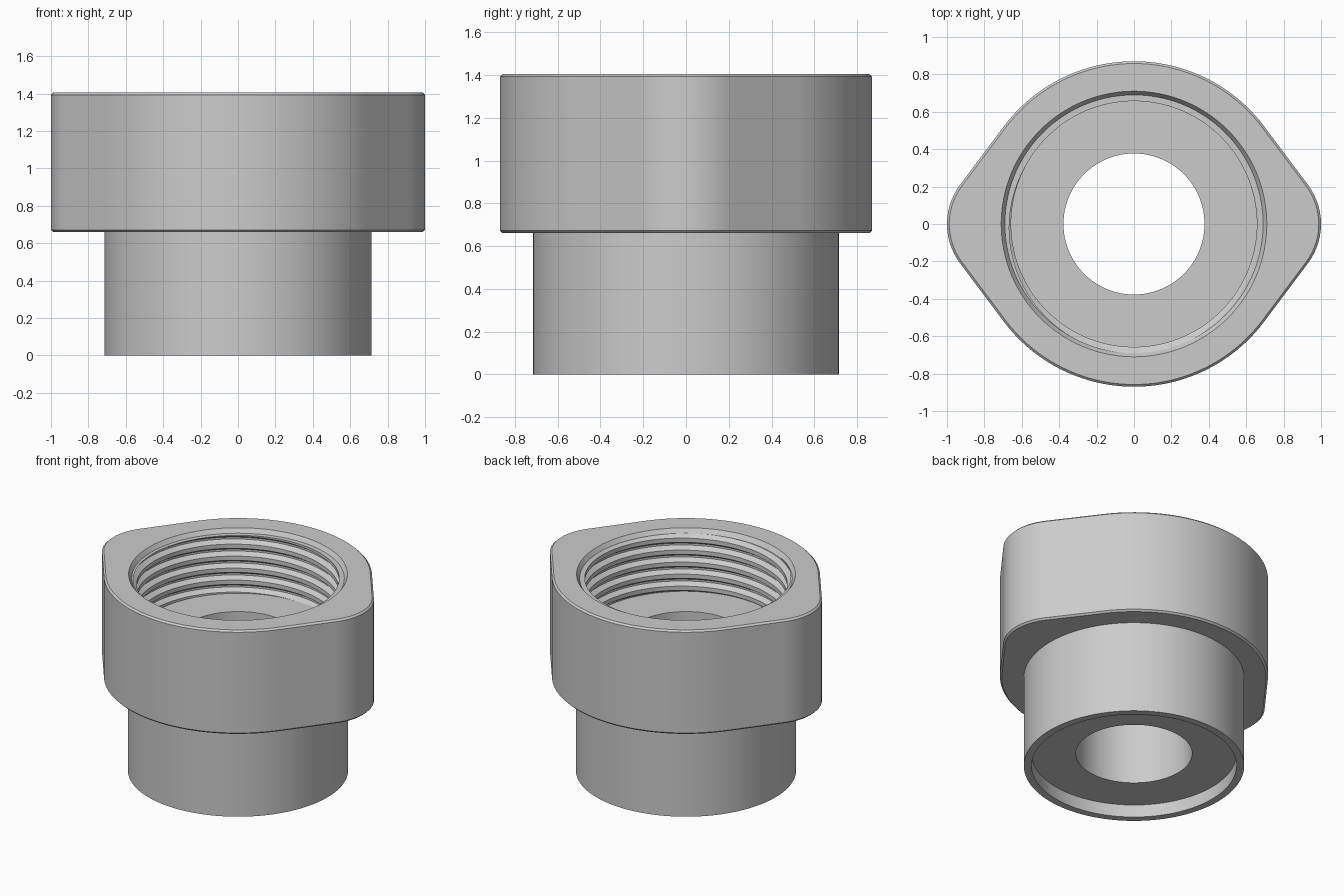
import bpy, bmesh
from math import pi, cos, sin, acos, atan2, sqrt

if "Cube" in bpy.data.objects:
    bpy.data.objects.remove(bpy.data.objects["Cube"])

N = 192                        # segments around
TOP, STEP, FLOOR = 1.405, 0.66, 0.96
PITCH = 0.086
BIG, TIP, OFFSET = 0.87, 0.35, 0.65   # head outline: big circle and two tip circles
ANGLES = [2 * pi * i / N for i in range(N + 1)]


def head_radius(a, inset):
    """Polar radius of the two-lobed head outline."""
    big, tip = BIG - inset, TIP - inset
    a = atan2(abs(sin(a)), abs(cos(a)))
    t = acos((big - tip) / OFFSET)
    if a >= t:
        return big
    if a >= atan2(tip * sin(t), OFFSET + tip * cos(t)):
        return big / cos(a - t)
    return OFFSET * cos(a) + sqrt(tip ** 2 - (OFFSET * sin(a)) ** 2)


def thread_radius(phase):
    """Trapezoid thread: broad crest, narrow root."""
    root, crest = 0.69, 0.657
    p = phase % 1.0
    stops = [(0, root), (0.15, root), (0.4, crest), (0.75, crest), (1, root)]
    for (p0, r0), (p1, r1) in zip(stops, stops[1:]):
        if p <= p1:
            return r0 + (r1 - r0) * (p - p0) / (p1 - p0)


def circle(r, z):
    return [(r * cos(a), r * sin(a), z) for a in ANGLES]


def head(inset, z):
    return [(head_radius(a, inset) * cos(a), head_radius(a, inset) * sin(a), z) for a in ANGLES]


def thread_row(start):
    """One helical row, clipped at the socket floor and mouth."""
    row = []
    for a in ANGLES:
        rise = PITCH * a / (2 * pi)
        z = min(max(start + rise, FLOOR), TOP - 0.03)
        r = thread_radius((z - FLOOR - rise) / PITCH + 1e-6)
        row.append((r * cos(a), r * sin(a), z))
    return row


# threaded socket wall
rings = [thread_row(FLOOR + PITCH * (turn + s)) for turn in range(-2, 6) for s in (0, 0.15, 0.4, 0.75)]
# socket mouth, lobed head, round spigot, bottom recess, through hole
rings += [circle(0.69, TOP - 0.03), circle(0.71, TOP),
          head(0.012, TOP), head(0, TOP - 0.012),
          head(0, STEP + 0.012), head(0.012, STEP),
          circle(0.715, STEP), circle(0.715, 0),
          circle(0.665, 0), circle(0.665, 0.09),
          circle(0.377, 0.09), circle(0.377, FLOOR)]

bm = bmesh.new()
loops = [[bm.verts.new(p) for p in ring] for ring in rings]
for lower, upper in zip(loops, loops[1:] + loops[:1]):
    for i in range(N):
        bm.faces.new((lower[i], lower[i + 1], upper[i + 1], upper[i]))
bmesh.ops.remove_doubles(bm, verts=bm.verts, dist=0.0001)
bmesh.ops.recalc_face_normals(bm, faces=bm.faces)

mesh = bpy.data.meshes.new("threaded_cap")
bm.to_mesh(mesh)
bm.free()
cap = bpy.data.objects.new("threaded_cap", mesh)
bpy.context.collection.objects.link(cap)
bpy.context.view_layer.objects.active = cap
cap.select_set(True)
bpy.ops.object.shade_smooth_by_angle(angle=0.5)
